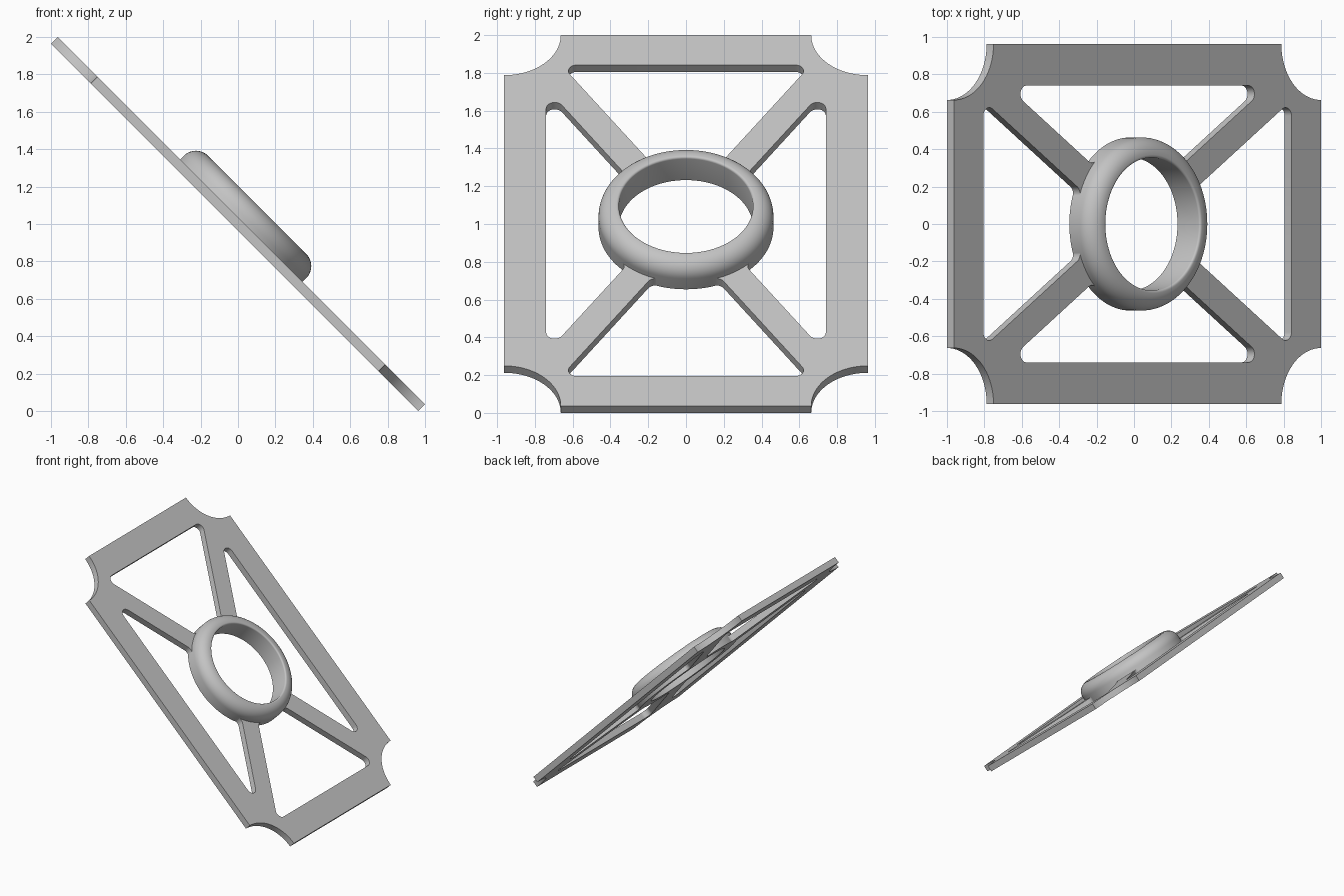
import bpy
import math
from mathutils import Vector, Matrix

cube = bpy.data.objects.get("Cube")
if cube:
    bpy.data.objects.remove(cube, do_unlink=True)

# Flat panel size, before it is tilted
HALF_U, HALF_V, THICK = 1.388, 0.963, 0.052
SCALLOP = 0.30
HOLE_U, HOLE_V = 1.165, 0.74
SPOKE_SLOPE, SPOKE_SHIFT = 1.54, 0.148
FILLET = 0.045
RING_OUT, RING_IN, RING_TOP = 0.463, 0.355, 0.145
TILT = Matrix.Translation((0, 0, 1)) @ Matrix.Rotation(math.radians(45), 4, 'Y')

grey = bpy.data.materials.new("light grey")
grey.use_nodes = True
grey.diffuse_color = (0.55, 0.55, 0.55, 1)
grey.node_tree.nodes["Principled BSDF"].inputs["Base Color"].default_value = (0.55, 0.55, 0.55, 1)


def arc(center, start, end, steps=10):
    """Shorter arc about center from point start to point end."""
    a, b = start - center, end - center
    a0 = math.atan2(a.y, a.x)
    turn = (math.atan2(b.y, b.x) - a0 + math.pi) % (2 * math.pi) - math.pi
    r = a.length
    return [center + r * Vector((math.cos(a0 + turn * i / steps), math.sin(a0 + turn * i / steps)))
            for i in range(steps + 1)]


def add_mesh_object(name, mesh):
    obj = bpy.data.objects.new(name, mesh)
    bpy.context.collection.objects.link(obj)
    obj.matrix_world = TILT
    mesh.materials.clear()
    mesh.materials.append(grey)
    bpy.ops.object.select_all(action='DESELECT')
    obj.select_set(True)
    bpy.context.view_layer.objects.active = obj
    bpy.ops.object.shade_smooth_by_angle(angle=math.radians(35))
    return obj


def window(depth, slope, shift):
    """Window between two spokes, opening toward +x, mirrored in y."""
    # spoke edge: x = slope * y + shift, the window lies on its +x side
    d = Vector((slope, 1)).normalized()
    m = Vector((d.y, -d.x))
    p = Vector((shift, 0)) + FILLET * m
    # outer corner fillet
    c = p + d * ((depth - FILLET - p.x) / d.x)
    half = arc(c, c + Vector((FILLET, 0)), c - FILLET * m)
    # fillet where the spoke meets the ring
    root = RING_OUT - 0.002
    pd = p.dot(d)
    t = -pd + math.sqrt(pd * pd - p.length_squared + (root + FILLET) ** 2)
    c = p + d * t
    touch = c * (root / (root + FILLET))
    half += arc(c, c - FILLET * m, touch)
    mirrored = [Vector((q.x, -q.y)) for q in reversed(half)]
    inner = arc(Vector((0, 0)), touch, mirrored[0], 32)
    return half + inner[1:-1] + mirrored


# Panel outline with scooped corners
outline = []
for sx, sy in ((1, 1), (-1, 1), (-1, -1), (1, -1)):
    corner = Vector((sx * HALF_U, sy * HALF_V))
    on_side = corner - Vector((0, sy * SCALLOP))
    on_end = corner - Vector((sx * SCALLOP, 0))
    ends = (on_side, on_end) if sx * sy > 0 else (on_end, on_side)
    outline += arc(corner, *ends, 24)

# Four windows and the centre bore
end_window = window(HOLE_U, SPOKE_SLOPE, SPOKE_SHIFT)
side_window = [Vector((q.y, q.x)) for q in
               window(HOLE_V, 1 / SPOKE_SLOPE, SPOKE_SHIFT / SPOKE_SLOPE)]
loops = [outline]
for loop in (end_window, side_window):
    loops += [loop, [-q for q in loop]]
bore = RING_IN + 0.03
loops.append([Vector((bore * math.cos(i * math.pi / 32), bore * math.sin(i * math.pi / 32)))
              for i in range(64)])

# Filled, extruded panel
curve = bpy.data.curves.new("panel_profile", 'CURVE')
curve.dimensions = '2D'
curve.fill_mode = 'BOTH'
curve.extrude = THICK / 2
for loop in loops:
    spline = curve.splines.new('POLY')
    spline.points.add(len(loop) - 1)
    for pt, q in zip(spline.points, loop):
        pt.co = (q.x, q.y, 0, 1)
    spline.use_cyclic_u = True
helper = bpy.data.objects.new("panel_profile", curve)
bpy.context.collection.objects.link(helper)
bpy.context.view_layer.update()
panel_mesh = bpy.data.meshes.new_from_object(
    helper.evaluated_get(bpy.context.evaluated_depsgraph_get()))
bpy.data.objects.remove(helper, do_unlink=True)
panel = add_mesh_object("spoked_panel", panel_mesh)

# Raised centre ring: lathed profile with a broad outer and a small inner round
base, big, small = -THICK / 2, 0.092, 0.012
profile = [Vector((RING_IN, base)), Vector((RING_OUT, base))]
c = Vector((RING_OUT - big, RING_TOP - big))
profile += arc(c, c + Vector((big, 0)), c + Vector((0, big)), 12)
c = Vector((RING_IN + small, RING_TOP - small))
profile += arc(c, c + Vector((0, small)), c - Vector((small, 0)), 4)
SEG, n = 96, len(profile)
verts, faces = [], []
for i in range(SEG):
    a = 2 * math.pi * i / SEG
    verts += [(q.x * math.cos(a), q.x * math.sin(a), q.y) for q in profile]
    for j in range(n):
        k, nxt = (j + 1) % n, (i + 1) % SEG
        faces.append((i * n + j, nxt * n + j, nxt * n + k, i * n + k))
ring_mesh = bpy.data.meshes.new("center_ring")
ring_mesh.from_pydata(verts, [], faces)
ring = add_mesh_object("center_ring", ring_mesh)
